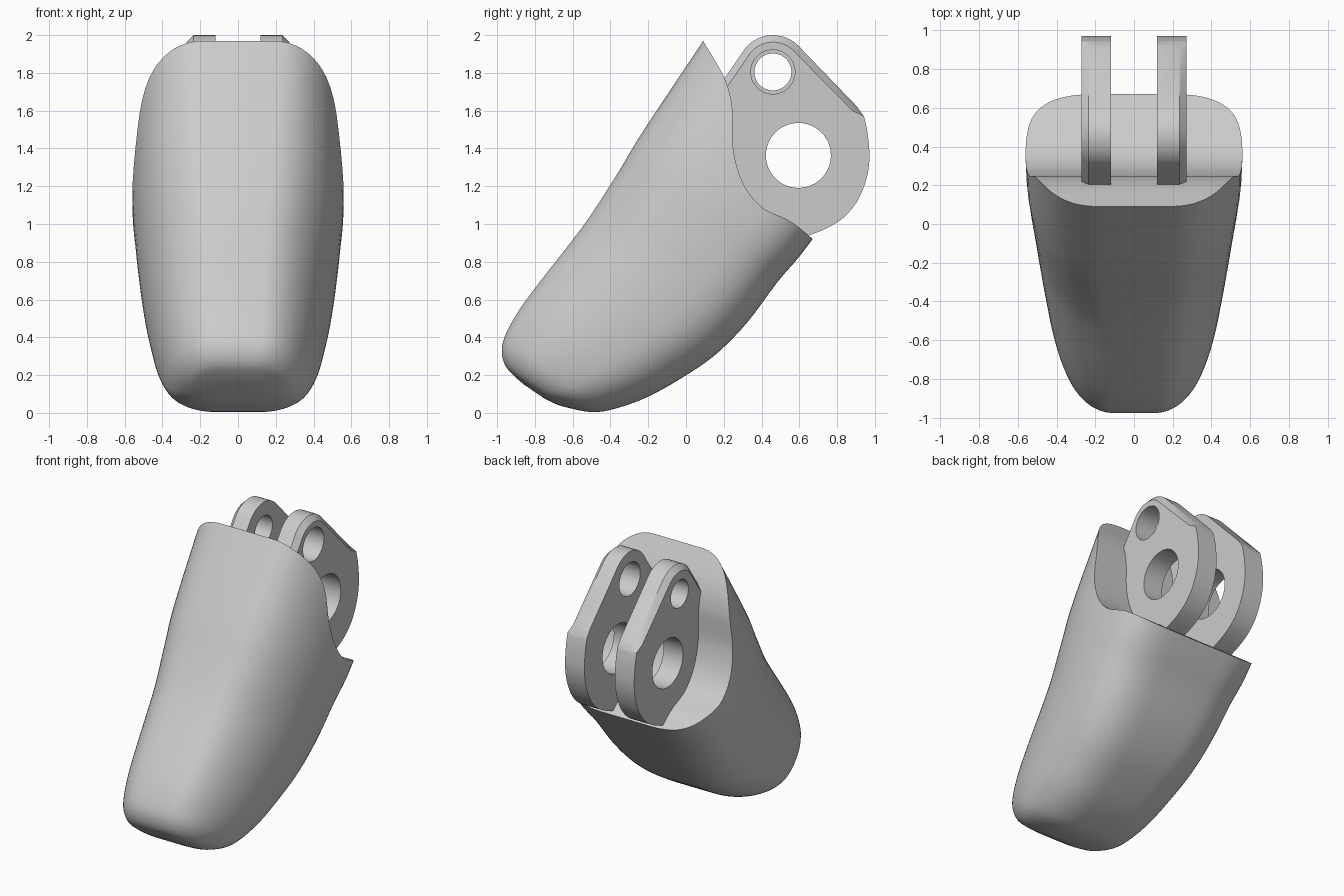
import bpy, bmesh
from math import sin, cos, pi, radians, copysign
from mathutils import Vector

cube = bpy.data.objects.get("Cube")
if cube:
    bpy.data.objects.remove(cube, do_unlink=True)

grey = bpy.data.materials.new("light_grey")
grey.use_nodes = True
grey.diffuse_color = (0.6, 0.6, 0.6, 1)
grey.node_tree.nodes["Principled BSDF"].inputs["Base Color"].default_value = (0.6, 0.6, 0.6, 1)


def spline(points, steps):
    """Smooth curve through tuples of any length."""
    pts = [Vector(p) for p in points]
    ends = [2 * pts[0] - pts[1]] + pts + [2 * pts[-1] - pts[-2]]
    out = []
    for a, b, c, d in zip(ends, ends[1:], ends[2:], ends[3:]):
        for i in range(steps):
            t = i / steps
            out.append(b + (c - a) * t / 2 + (a * 2 - b * 5 + c * 4 - d) * t**2 / 2
                       + (b * 3 - a - c * 3 + d) * t**3 / 2)
    return out + [pts[-1]]


def loft(name, rings):
    """Closed solid through a list of equal point rings."""
    bm = bmesh.new()
    loops = [[bm.verts.new(p) for p in ring] for ring in rings]
    n = len(loops[0])
    for a, b in zip(loops, loops[1:]):
        for i in range(n):
            j = (i + 1) % n
            bm.faces.new((a[i], a[j], b[j], b[i]))
    bm.faces.new(loops[0])
    bm.faces.new(loops[-1])
    bmesh.ops.recalc_face_normals(bm, faces=bm.faces)
    mesh = bpy.data.meshes.new(name)
    bm.to_mesh(mesh)
    bm.free()
    obj = bpy.data.objects.new(name, mesh)
    bpy.context.collection.objects.link(obj)
    mesh.materials.append(grey)
    return obj


def disc(x, y, z, r, n=48):
    return [(x, y + r * cos(2 * pi * i / n), z + r * sin(2 * pi * i / n)) for i in range(n)]


def cut(obj, cutter):
    mod = obj.modifiers.new("cut", 'BOOLEAN')
    mod.operation = 'DIFFERENCE'
    mod.solver = 'EXACT'
    mod.object = cutter
    bpy.context.view_layer.objects.active = obj
    bpy.ops.object.modifier_apply(modifier=mod.name)
    bpy.data.objects.remove(cutter, do_unlink=True)


def smooth(obj):
    bpy.ops.object.select_all(action='DESELECT')
    obj.select_set(True)
    bpy.context.view_layer.objects.active = obj
    bpy.ops.object.shade_smooth_by_angle(angle=radians(30))


# Body: rounded sections along a leaning axis
# (distance, front, back, half width, flat half width, front squareness, back squareness)
axis = Vector((0, 0.564, 0.826))
across = Vector((0, 0.826, -0.564))
stations = [(-0.36, -0.79, -0.67, 0.15, 0.08, 2, 2),
            (-0.351, -0.865, -0.6, 0.22, 0.09, 2, 2),
            (-0.331, -0.935, -0.535, 0.285, 0.1, 2, 2),
            (-0.28, -0.99, -0.418, 0.345, 0.11, 2, 2),
            (-0.2, -1.022, -0.328, 0.388, 0.115, 2, 2.1),
            (-0.04, -1.037, -0.212, 0.432, 0.12, 2, 2.2),
            (0.18, -1.028, -0.105, 0.468, 0.13, 2, 2.3),
            (0.36, -1.016, -0.04, 0.493, 0.135, 2, 2.4),
            (0.58, -1.007, -0.002, 0.518, 0.14, 2, 2.5),
            (0.85, -1.015, 0.01, 0.543, 0.15, 2.1, 2.6),
            (1.14, -1.03, 0.035, 0.56, 0.16, 2.2, 2.8),
            (1.9, -1.037, 0.035, 0.56, 0.19, 2.3, 2.8)]


def section(s, front, back, width, flat, front_pow, back_pow, n=72):
    mid, half = (front + back) / 2, (back - front) / 2
    ring = []
    for i in range(n):
        angle = 2 * pi * (i + 0.5) / n
        c, q = cos(angle), sin(angle)
        power = 2 / (back_pow if q > 0 else front_pow)
        reach = half * (0.7 if q > 0 else 1.3)
        x = copysign(flat + (width - flat) * abs(c) ** power, c)
        t = mid + half * 0.3 + reach * copysign(abs(q) ** power, q)
        ring.append(Vector((x, 0, 0)) + axis * s + across * t)
    return ring


body = loft("fingertip_body", [section(*st) for st in spline(stations, 4)])

# Curved socket face sliced straight across the body
socket = [tuple(p) for p in spline(
    [(0.0, 2.13), (0.09, 1.97), (0.2, 1.78), (0.244, 1.62), (0.25, 1.4),
     (0.3, 1.22), (0.4, 1.09), (0.55, 1.015), (0.672, 0.92), (0.8, 0.8)], 6)]
socket += [(2, 0.8), (2, 2.6), (0, 2.6)]
cut(body, loft("socket_cutter", [[(x, y, z) for y, z in socket] for x in (-1, 1)]))
smooth(body)

# Hinge lug outline: buried root, rounded top, sloping back, round knuckle
top_arc = [(0.46 + 0.19 * cos(radians(a)), 1.81 + 0.19 * sin(radians(a)))
           for a in range(140, 40, -8)]
knuckle = [tuple(p) for p in spline(
    [(0.942, 1.57), (0.96, 1.49), (0.971, 1.38), (0.966, 1.29), (0.943, 1.2),
     (0.9, 1.11), (0.835, 1.035), (0.75, 0.98), (0.645, 0.937)], 4)]
outline = ([(0.5, 0.93), (0.15, 1.4), (0.14, 1.68), (0.2, 1.765)] + top_arc
           + [(0.905, 1.622)] + knuckle)


def inset(points, depth):
    """Chamfered outline that fades back to full size at the knuckle."""
    out = []
    for i, (y, z) in enumerate(points):
        a, b = Vector(points[i - 1]), Vector(points[(i + 1) % len(points)])
        d = (b - a).normalized()
        k = depth * min(1, max(0, (z - 1.57) / 0.06))
        out.append((y + d.y * k, z - d.x * k))
    return out


bevelled = inset(outline, 0.037)
for side, name, pin_radius in ((1, "left_lug", 0.117), (-1, "right_lug", 0.098)):
    lug = loft(name, [[(side * x, y, z) for y, z in shape] for x, shape in
                      ((0.12, outline), (0.235, outline), (0.272, bevelled))])
    # Large pivot hole and small pin hole
    for y, z, r in ((0.595, 1.363, 0.172), (0.46, 1.805, pin_radius)):
        cut(lug, loft("hole_cutter", [disc(side * x, y, z, r) for x in (0, 0.5)]))
    smooth(lug)
